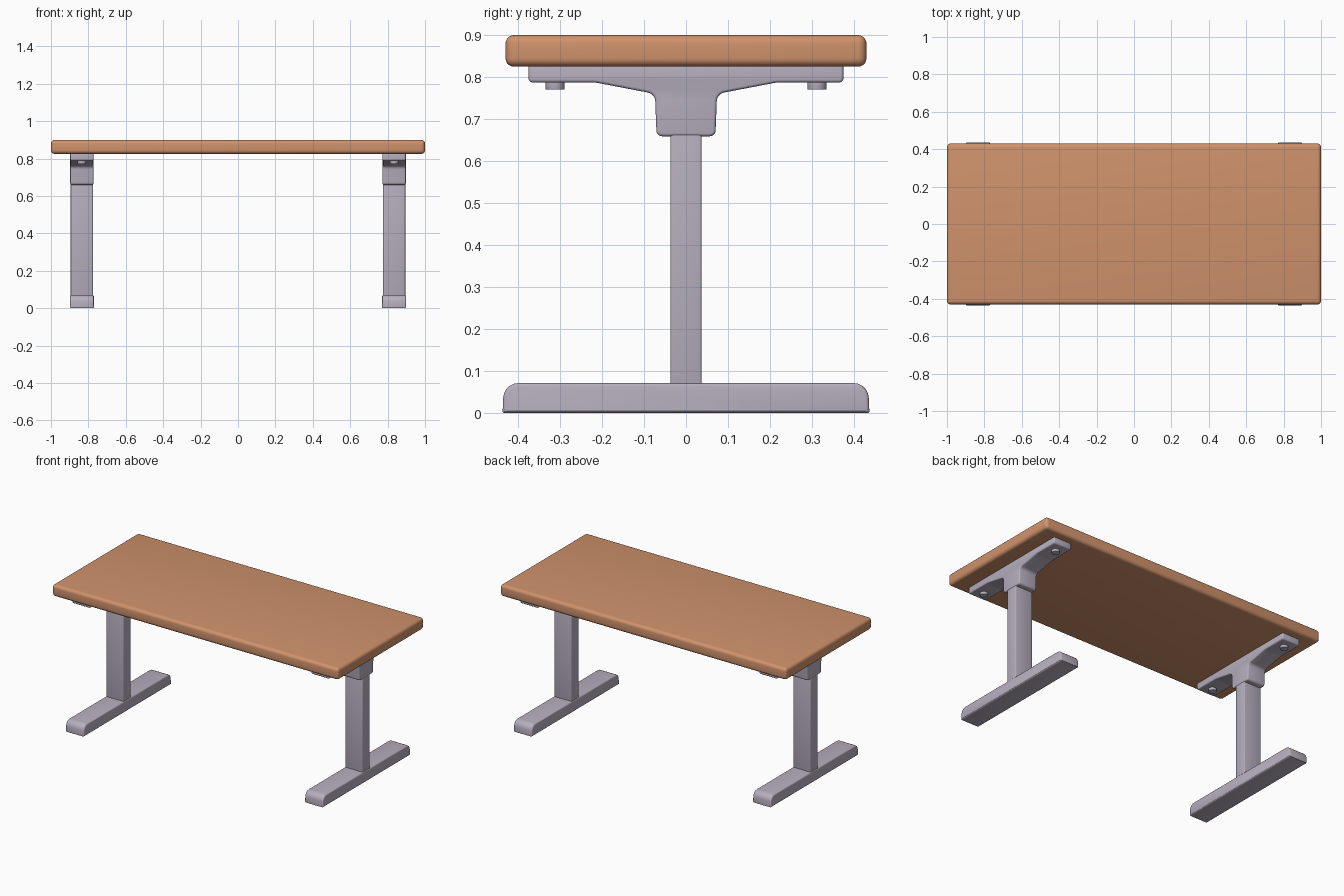
import bpy, bmesh, math
from mathutils import Vector

if "Cube" in bpy.data.objects:
    bpy.data.objects.remove(bpy.data.objects["Cube"])


def material(name, rgb):
    m = bpy.data.materials.new(name)
    m.diffuse_color = (*rgb, 1.0)
    m.use_nodes = True
    m.node_tree.nodes["Principled BSDF"].inputs["Base Color"].default_value = m.diffuse_color
    return m


WOOD = material("warm wood", (0.63, 0.29, 0.15))
METAL = material("grey metal", (0.47, 0.43, 0.52))


def finish(name, bm, mat, bevel=0.0, segments=3):
    """Turn a bmesh into a bevelled, smooth-shaded object."""
    bmesh.ops.recalc_face_normals(bm, faces=bm.faces)
    mesh = bpy.data.meshes.new(name)
    bm.to_mesh(mesh)
    bm.free()
    mesh.materials.append(mat)
    ob = bpy.data.objects.new(name, mesh)
    bpy.context.collection.objects.link(ob)
    bpy.ops.object.select_all(action='DESELECT')
    ob.select_set(True)
    bpy.context.view_layer.objects.active = ob
    if bevel:
        mod = ob.modifiers.new("round", 'BEVEL')
        mod.width = bevel
        mod.segments = segments
        mod.limit_method = 'ANGLE'
        mod.angle_limit = math.radians(45)
        mod.use_clamp_overlap = False
        bpy.ops.object.modifier_apply(modifier=mod.name)
    bpy.ops.object.shade_smooth_by_angle(angle=math.radians(40))
    return ob


def box(name, lo, hi, mat, bevel, segments=3):
    bm = bmesh.new()
    bmesh.ops.create_cube(bm, size=1)
    for v in bm.verts:
        v.co = [lo[i] + (v.co[i] + 0.5) * (hi[i] - lo[i]) for i in range(3)]
    return finish(name, bm, mat, bevel, segments)


def fillet(points, steps=5):
    """Round each (y, z, radius) corner of a closed outline."""
    out, n = [], len(points)
    for i, (y, z, r) in enumerate(points):
        p = Vector((y, z))
        if r == 0:
            out.append(p)
            continue
        a = (Vector(points[i - 1][:2]) - p).normalized()
        b = (Vector(points[(i + 1) % n][:2]) - p).normalized()
        half = a.angle(b) / 2
        t = r / math.tan(half)
        centre = p + (a + b).normalized() * (r / math.sin(half))
        start, end = p + a * t - centre, p + b * t - centre
        sweep = start.angle(end)
        for k in range(steps + 1):
            f = k / steps
            out.append(centre + (start * math.sin((1 - f) * sweep)
                                 + end * math.sin(f * sweep)) / math.sin(sweep))
    return out


def extrude_x(name, outline, x0, x1, mat, bevel):
    bm = bmesh.new()
    face = bm.faces.new([bm.verts.new((x0, p.x, p.y)) for p in fillet(outline)])
    res = bmesh.ops.extrude_face_region(bm, geom=[face])
    verts = [g for g in res["geom"] if isinstance(g, bmesh.types.BMVert)]
    bmesh.ops.translate(bm, vec=(x1 - x0, 0, 0), verts=verts)
    return finish(name, bm, mat, bevel)


def mirrored(half):
    return half + [(-y, z, r) for y, z, r in reversed(half)]


# Tabletop
box("tabletop", (-1, -0.43, 0.825), (1, 0.43, 0.9), WOOD, 0.02, 5)

FOOT = mirrored([(0.437, 0.0, 0.004), (0.434, 0.071, 0.036)])
BRACKET = mirrored([(0.07, 0.659, 0.014), (0.074, 0.76, 0.022),
                    (0.215, 0.787, 0.05), (0.375, 0.787, 0.01),
                    (0.375, 0.835, 0)])

for side, word in ((-1, "left"), (1, "right")):
    cx = side * 0.835
    # Foot bar with rounded ends
    extrude_x(word + "_foot", FOOT, cx - 0.064, cx + 0.064, METAL, 0.008)
    # Upright column
    box(word + "_column", (cx - 0.06, -0.037, 0.04), (cx + 0.06, 0.037, 0.72),
        METAL, 0.005)
    # Bracket under the top
    extrude_x(word + "_bracket", BRACKET, cx - 0.062, cx + 0.062, METAL, 0.007)
    # Bolt heads
    for y, end in ((-0.312, "front"), (0.312, "back")):
        bm = bmesh.new()
        bmesh.ops.create_cone(bm, cap_ends=True, segments=32, radius1=0.023,
                              radius2=0.023, depth=0.03)
        bmesh.ops.translate(bm, vec=(cx, y, 0.785), verts=bm.verts)
        finish(f"{word}_{end}_bolt", bm, METAL, 0.002, 2)
